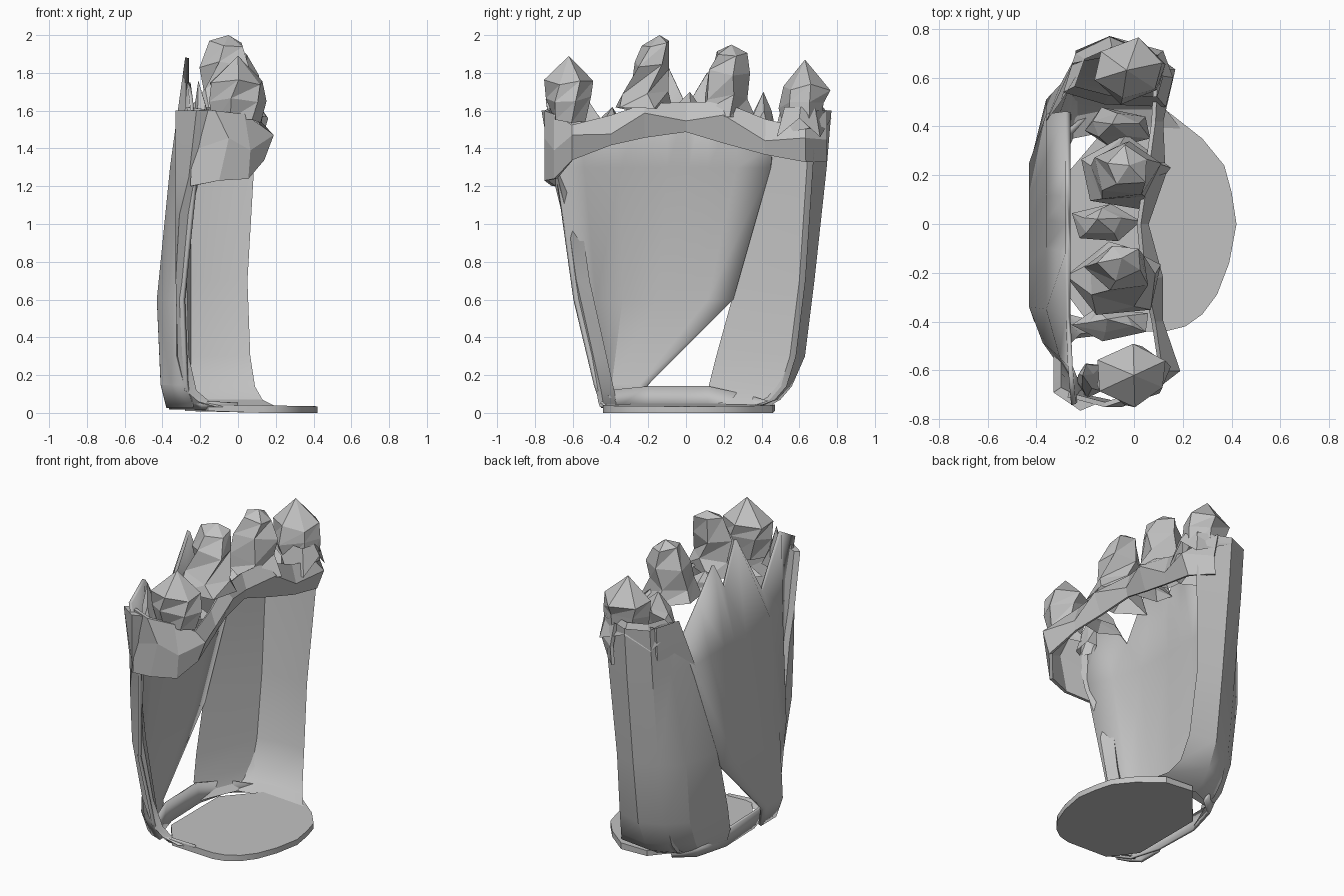
import bpy, bmesh, math, random

if "Cube" in bpy.data.objects:
    bpy.data.objects.remove(bpy.data.objects["Cube"])

stone = bpy.data.materials.new("stone_grey")
stone.diffuse_color = (0.54, 0.54, 0.54, 1)
stone.use_nodes = True
stone.node_tree.nodes["Principled BSDF"].inputs["Base Color"].default_value = stone.diffuse_color


def make(name, verts, faces, thick=0, smooth=True):
    me = bpy.data.meshes.new(name)
    me.from_pydata(verts, [], faces)
    bm = bmesh.new()
    bm.from_mesh(me)
    bmesh.ops.recalc_face_normals(bm, faces=bm.faces)
    bm.to_mesh(me)
    bm.free()
    me.materials.append(stone)
    ob = bpy.data.objects.new(name, me)
    bpy.context.collection.objects.link(ob)
    if thick:
        mod = ob.modifiers.new("thickness", 'SOLIDIFY')
        mod.thickness = thick
        mod.offset = 0
    if smooth:
        bpy.ops.object.select_all(action='DESELECT')
        ob.select_set(True)
        bpy.context.view_layer.objects.active = ob
        bpy.ops.object.shade_smooth_by_angle(angle=math.radians(25))
    return ob


def loft(name, rows, closed=False, caps=False, thick=0, smooth=True):
    """Skin equal-length rows of points."""
    n = len(rows[0])
    verts = [p for r in rows for p in r]
    faces = []
    for i in range(len(rows) - 1):
        for j in range(n if closed else n - 1):
            k = (j + 1) % n
            faces.append((i * n + j, i * n + k, (i + 1) * n + k, (i + 1) * n + j))
    if caps:
        faces += [tuple(range(n)), tuple(range((len(rows) - 1) * n, len(rows) * n))]
    return make(name, verts, faces, thick, smooth)


# half-round floor slab
outline = [(0.13, -0.44), (0.21, -0.42), (0.28, -0.37), (0.34, -0.29), (0.39, -0.16), (0.42, 0), (0.4, 0.13),
           (0.37, 0.24), (0.28, 0.35), (0.14, 0.46), (-0.05, 0.47), (-0.28, 0.2), (-0.28, -0.28), (-0.16, -0.44)]
loft("floor_slab", [[(x, y, 0.01 if x < 0 else 0) for x, y in outline],
                    [(x, y, 0.035 + 0.02 * max(0, 0.4 - x)) for x, y in outline]], closed=True, caps=True)

# low foot running round the back of the floor
foot = [(0.0, -0.44, 0.05), (-0.2, -0.45, 0.06), (-0.31, -0.4, 0.12), (-0.37, -0.2, 0.14),
        (-0.38, 0.12, 0.14), (-0.32, 0.34, 0.09), (-0.2, 0.44, 0.06)]
loft("back_foot", [[(x * 0.94, y * 0.94, 0.02) for x, y, h in foot], [(x, y, h) for x, y, h in foot]], thick=0.015)

# hollow side wall: z, inner y, outer y, back edge y, back x, front x
levels = [(0.035, 0.38, 0.44, 0.12, -0.35, 0.2), (0.07, 0.47, 0.5, 0.12, -0.38, 0.13),
          (0.14, 0.53, 0.56, 0.12, -0.4, 0.09),
          (0.3, 0.58, 0.63, 0.16, -0.41, 0.065), (0.7, 0.63, 0.68, 0.27, -0.42, 0.05),
          (1.3, 0.67, 0.745, 0.42, -0.36, 0.085), (1.6, 0.69, 0.77, 0.5, -0.3, 0.1)]
rows = []
for z, yi, yo, yg, xb, xf in levels:
    rows.append([(xf, yi, z), (-0.1, yo, z), (-0.24, yo - 0.06, z), (xb + 0.06, yo - 0.17, z),
                 (xb, yg, z), (-0.25, yi - 0.03, z), (-0.1, yi, z)])
loft("side_wall", rows, closed=True)

# leaning back wall with jagged crest: z, left y, right y, back x
levels = [(0.03, -0.44, -0.22, -0.37), (0.15, -0.48, -0.2, -0.4), (0.6, -0.59, 0.25, -0.42),
          (1.3, -0.69, 0.45, -0.35)]
steps = [0, 0.13, 0.3, 0.52, 0.62, 0.71, 0.84, 1]
crest = [1.66, 1.75, 1.45, 1.88, 1.62, 1.8, 1.62, 1.42]
rows = []
for z, yl, yr, xb in levels:
    rows.append([(xb + 0.6 * max(0, 0.22 - t), yl + (yr - yl) * t, z) for t in steps])
rows.append([(-0.27 + 0.1 * max(0, 0.22 - t), -0.74 + 1.2 * t, c) for t, c in zip(steps, crest)])
loft("back_wall", rows, thick=0.02)

# narrow post closing the open end
rows = []
for z, y, x in [(0.03, -0.44, -0.05), (0.06, -0.45, -0.15), (0.12, -0.46, -0.22), (0.3, -0.5, -0.26),
                (0.7, -0.59, -0.27), (1.05, -0.64, -0.25), (1.25, -0.69, -0.2), (1.6, -0.75, -0.16)]:
    rows.append([(x, y + 0.01, z), (x - 0.06, y - 0.015, z), (-0.33, y + 0.06, z), (-0.3, y + 0.08, z)])
loft("end_post", rows, closed=True, caps=True)

# cornice bridging the opening: x, y, bottom z, top z
band = [(-0.25, -0.7, 1.2, 1.62), (-0.1, -0.74, 1.23, 1.6), (0.05, -0.69, 1.24, 1.58), (0.13, -0.6, 1.34, 1.52),
        (0.1, -0.4, 1.42, 1.57), (0.06, -0.22, 1.46, 1.63), (0.04, 0, 1.49, 1.64), (0.07, 0.2, 1.43, 1.64),
        (0.1, 0.42, 1.37, 1.55), (0.11, 0.63, 1.33, 1.5), (0.0, 0.74, 1.33, 1.6)]
rows = [[], [], []]
for i, (x, y, b, t) in enumerate(band):
    bulge = 0.05 if i % 2 else 0.01
    rows[0].append((x, y, b))
    rows[1].append((x + bulge, y, (b + t) / 2 + (0.04 if i % 2 else -0.02)))
    rows[2].append((x - 0.02, y, t))
loft("cornice", rows, thick=0.02, smooth=False)

# shoulder covering the top of the side wall
shoulder = [(0.13, 0.48), (0.16, 0.6), (0.12, 0.71), (-0.1, 0.77), (-0.24, 0.7), (-0.29, 0.54), (-0.12, 0.49)]
loft("shoulder", [[(x, y, 1.46 + 0.1 * (i % 2)) for i, (x, y) in enumerate(shoulder)],
                  [(x * 0.8 - 0.01, 0.62 + (y - 0.62) * 0.7, 1.62) for x, y in shoulder]],
     closed=True, smooth=False)


def rock(name, cx, cy, z0, z1, rx, ry, profile, lean, seed, n=6):
    """Jagged faceted shell: stacked uneven rings closed by a point, open below."""
    rnd = random.Random(seed)
    verts, faces = [], []
    h = z1 - z0
    for r, t in profile:
        turn = rnd.uniform(0, 1)
        for j in range(n):
            a = (j + turn * 0.6) * math.tau / n
            q = r * rnd.uniform(0.8, 1.08)
            verts.append((cx + lean[0] * t + rx * q * math.cos(a), cy + lean[1] * t + ry * q * math.sin(a),
                          z0 + h * (t + rnd.uniform(-0.05, 0.05))))
    m = len(profile)
    for i in range(m - 1):
        for j in range(n):
            a, b = i * n + j, i * n + (j + 1) % n
            faces += [(a, b, b + n), (a, b + n, a + n)]
    verts.append((cx + lean[0], cy + lean[1], z1))
    faces += [((m - 1) * n + j, (m - 1) * n + (j + 1) % n, m * n) for j in range(n)]
    make(name, verts, faces, smooth=False)


boulder = [(0.75, 0), (0.95, 0.35), (0.95, 0.6)]
tower = [(1.0, 0), (0.82, 0.25), (0.7, 0.6), (0.5, 0.88)]
spike = [(1.0, 0), (0.6, 0.5)]

# four rocks along the top
rock("rock_near", 0.0, -0.62, 1.54, 1.89, 0.17, 0.13, boulder, (0, 0), 3)
rock("rock_mid_near", -0.07, -0.24, 1.6, 2.0, 0.2, 0.16, tower, (0.02, 0.1), 5, n=5)
rock("rock_mid_far", -0.06, 0.2, 1.58, 1.95, 0.2, 0.17, tower, (0.04, 0.04), 8, n=5)
rock("rock_far", 0.0, 0.62, 1.5, 1.87, 0.18, 0.14, boulder, (-0.03, 0.01), 12)

# small shards filling the gaps between them
for i, (x, y, z0, z1, rx, ry) in enumerate([(-0.08, -0.41, 1.52, 1.62, 0.18, 0.07),
                                            (-0.12, 0.0, 1.58, 1.7, 0.15, 0.09),
                                            (-0.06, 0.39, 1.48, 1.7, 0.17, 0.09),
                                            (-0.18, -0.64, 1.5, 1.76, 0.06, 0.09)]):
    rock("shard_%d" % (i + 1), x, y, z0, z1, rx, ry, spike, (-0.03, 0.02), 20 + i, n=5)
